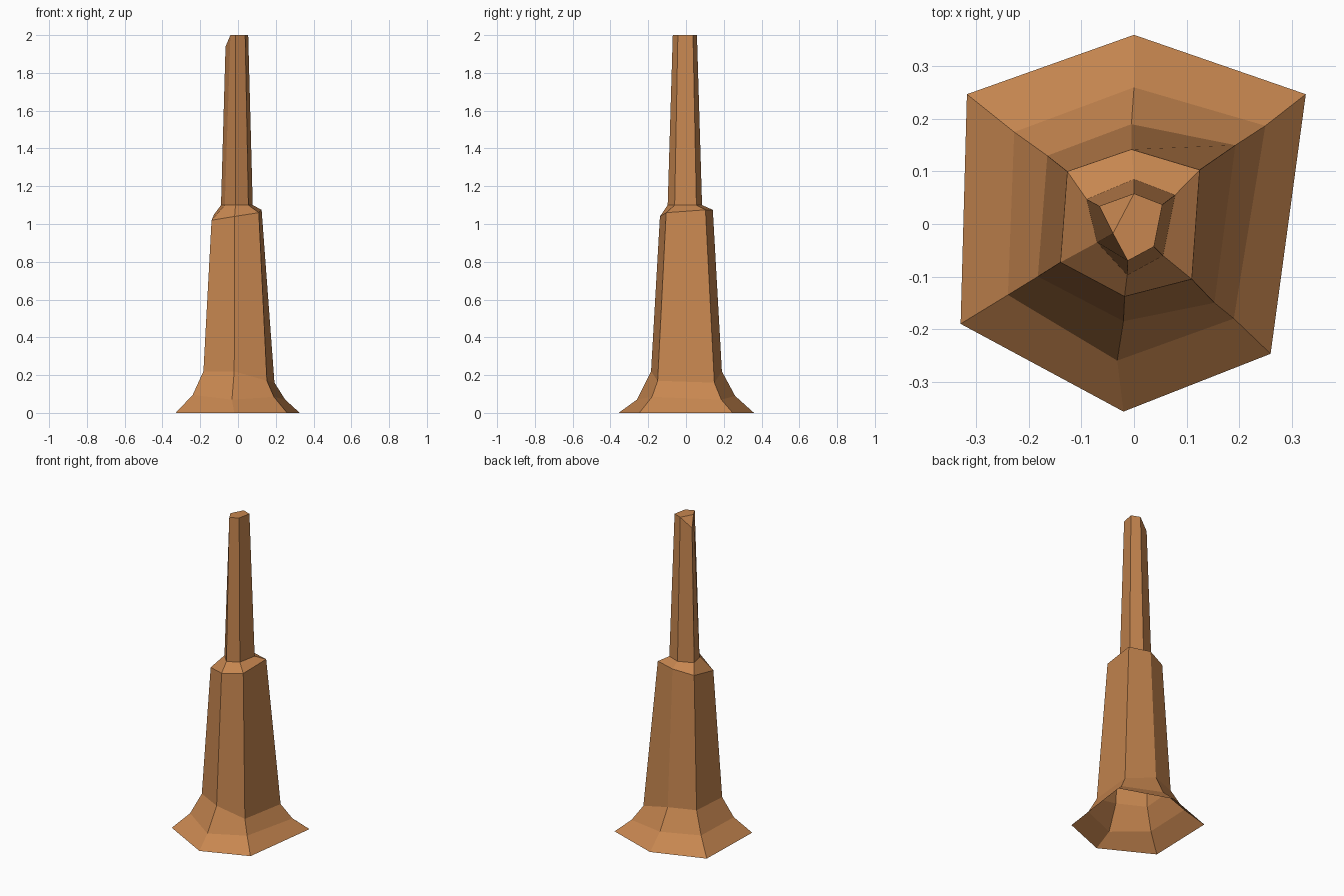
import bpy, bmesh

# Irregular six-sided cross-sections from the flared root to the tip (x, y, z)
rings = [
    [(0, .36, 0), (.327, .247, 0), (.26, -.247, 0), (-.02, -.357, 0), (-.33, -.19, 0), (-.318, .247, 0)],
    [(0, .26, .09), (.25, .187, .07), (.19, -.18, .085), (-.032, -.26, .07), (-.24, -.135, .095), (-.228, .175, .095)],
    [(-.005, .19, .22), (.193, .15, .16), (.153, -.15, .17), (-.02, -.185, .22), (-.183, -.1, .22), (-.165, .13, .22)],
    [(-.005, .142, 1.075), (.125, .103, 1.075), (.11, -.105, 1.06), (-.018, -.138, 1.04), (-.14, -.073, 1.02), (-.127, .1, 1.05)],
    [(0, .085, 1.1), (.078, .055, 1.1), (.055, -.06, 1.1), (-.013, -.097, 1.1), (-.07, -.035, 1.1), (-.09, .047, 1.1)],
    [(0, .058, 2), (.054, .037, 2), (.038, -.043, 2), (-.012, -.07, 2), (-.04, -.018, 2), (-.066, .034, 1.94)],
]

# Side faces, open at the bottom
bm = bmesh.new()
loops = [[bm.verts.new(p) for p in ring] for ring in rings]
for low, high in zip(loops, loops[1:]):
    for i in range(6):
        j = (i + 1) % 6
        bm.faces.new((low[j], low[i], high[i], high[j]))

# Flat tip with one chipped corner
top = loops[-1]
bm.faces.new(top[4::-1])
bm.faces.new((top[0], top[4], top[5]))
bmesh.ops.recalc_face_normals(bm, faces=bm.faces)

mesh = bpy.data.meshes.new("trunk")
bm.to_mesh(mesh)
bm.free()
trunk = bpy.data.objects.new("trunk", mesh)
bpy.context.collection.objects.link(trunk)

# Brown bark
bark = bpy.data.materials.new("bark")
bark.diffuse_color = (.57, .24, .08, 1)
mesh.materials.append(bark)
